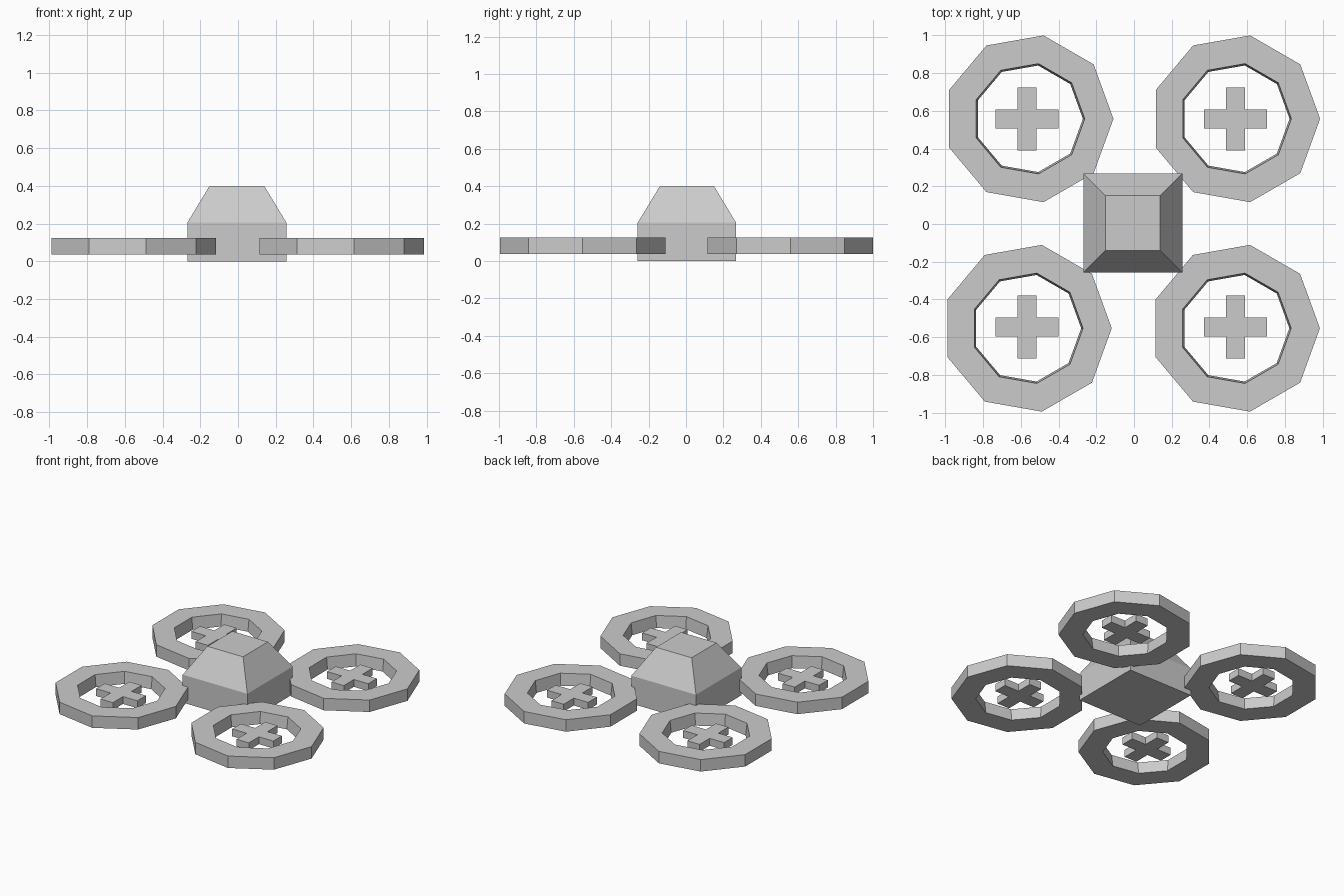
import bpy
import bmesh
from math import cos, sin, tau

cube = bpy.data.objects.get("Cube")
if cube:
    bpy.data.objects.remove(cube, do_unlink=True)

# Single plain grey
GREY = (0.6, 0.6, 0.6, 1.0)
grey = bpy.data.materials.new("plain_grey")
grey.use_nodes = True
grey.diffuse_color = GREY
grey.node_tree.nodes["Principled BSDF"].inputs["Base Color"].default_value = GREY


def finish(name, bm, location=(0, 0, 0)):
    bmesh.ops.recalc_face_normals(bm, faces=bm.faces)
    mesh = bpy.data.meshes.new(name)
    bm.to_mesh(mesh)
    bm.free()
    mesh.materials.append(grey)
    obj = bpy.data.objects.new(name, mesh)
    obj.location = location
    bpy.context.collection.objects.link(obj)
    return obj


def loft(bm, loops, closed=False):
    """Join equal-length point loops with quads, capping the ends unless closed."""
    rows = [[bm.verts.new(p) for p in loop] for loop in loops]
    pairs = list(zip(rows, rows[1:]))
    if closed:
        pairs.append((rows[-1], rows[0]))
    else:
        bm.faces.new(rows[0])
        bm.faces.new(rows[-1])
    for a, b in pairs:
        for i in range(len(a)):
            j = (i + 1) % len(a)
            bm.faces.new((a[i], a[j], b[j], b[i]))


def polygon(radius, z, sides=9):
    return [(radius * cos(tau * i / sides), radius * sin(tau * i / sides), z)
            for i in range(sides)]


def square(half, z):
    return [(-half, -half, z), (half, -half, z), (half, half, z), (-half, half, z)]


def rotor_guard(name, x, y):
    # Nine-sided ring whose opening widens slightly upward
    bm = bmesh.new()
    profile = [(0.449, 0.037), (0.449, 0.125), (0.297, 0.125), (0.287, 0.037)]
    loft(bm, [polygon(r, z) for r, z in profile], closed=True)
    finish(name, bm, (x, y, 0))


def rotor_cross(name, x, y):
    # Plus-shaped outline, extruded
    long, short = 0.167, 0.05
    quarter = [(long, -short), (long, short), (short, short)]
    outline = []
    for _ in range(4):
        outline += quarter
        quarter = [(-v, u) for u, v in quarter]
    bm = bmesh.new()
    loft(bm, [[(u, v, z) for u, v in outline] for z in (0.053, 0.107)])
    finish(name, bm, (x, y, 0))


# Body: square base with a tapered roof
bm = bmesh.new()
loft(bm, [square(0.263, 0), square(0.263, 0.205), square(0.145, 0.4)])
finish("body", bm, (-0.006, 0.005, 0))

# Four rotors: side, end, guard centre x, cross centre x, centre y
for side, end, guard_x, cross_x, y in (
        ("left", "back", 0.538, 0.538, 0.558), ("right", "back", -0.558, -0.567, 0.558),
        ("left", "front", 0.537, 0.538, -0.553), ("right", "front", -0.567, -0.568, -0.553)):
    rotor_guard(f"{end}_{side}_rotor_guard", guard_x, y)
    rotor_cross(f"{end}_{side}_rotor_cross", cross_x, y - 0.002 if end == "back" else y + 0.006)
